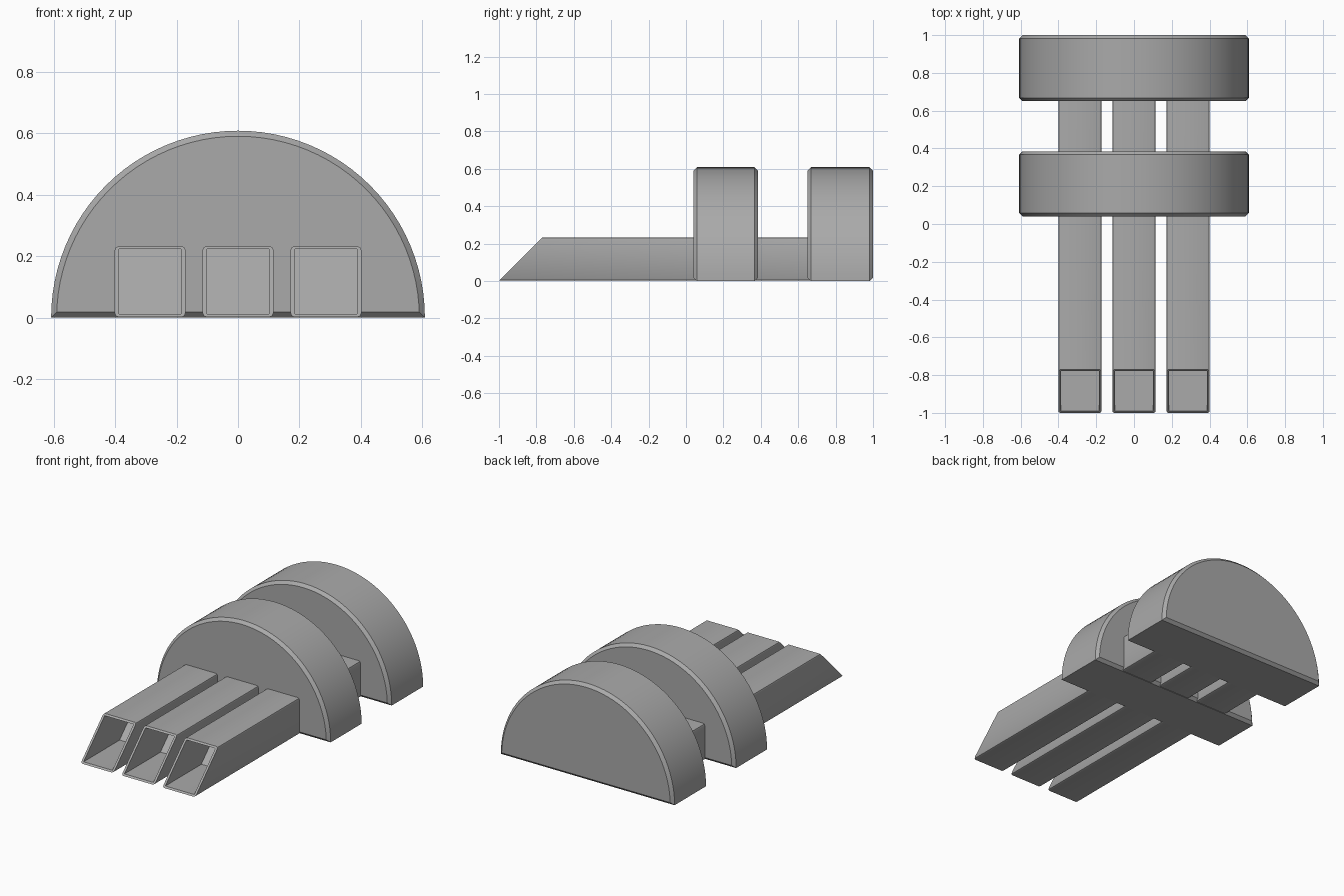
import bpy, bmesh, math

default = bpy.data.objects.get("Cube")
if default:
    bpy.data.objects.remove(default, do_unlink=True)

GREY = (0.4, 0.4, 0.4, 1.0)
grey = bpy.data.materials.new("plain grey")
grey.use_nodes = True
grey.diffuse_color = GREY
grey.node_tree.nodes["Principled BSDF"].inputs["Base Color"].default_value = GREY


def finish(bm, name):
    """Turn the bmesh into a shaded, coloured object."""
    bmesh.ops.recalc_face_normals(bm, faces=bm.faces[:])
    mesh = bpy.data.meshes.new(name)
    bm.to_mesh(mesh)
    bm.free()
    mesh.materials.append(grey)
    obj = bpy.data.objects.new(name, mesh)
    bpy.context.collection.objects.link(obj)
    bpy.ops.object.select_all(action="DESELECT")
    obj.select_set(True)
    bpy.context.view_layer.objects.active = obj
    bpy.ops.object.shade_smooth_by_angle(angle=math.radians(25))


def prism(points, offset):
    """Extrude a closed outline of 3D points along an offset."""
    bm = bmesh.new()
    face = bm.faces.new([bm.verts.new(p) for p in points])
    geom = bmesh.ops.extrude_face_region(bm, geom=[face])["geom"]
    moved = [v for v in geom if isinstance(v, bmesh.types.BMVert)]
    bmesh.ops.translate(bm, verts=moved, vec=offset)
    # extruding a lone face leaves the starting cap in place
    bmesh.ops.recalc_face_normals(bm, faces=bm.faces[:])
    return bm


def half_disc(name, y0, y1, radius=0.608, chamfer=0.018, steps=48):
    arc = [math.pi * i / steps for i in range(steps + 1)]
    outline = [(radius * math.cos(a), y0, radius * math.sin(a)) for a in arc]
    bm = prism(outline, (0, y1 - y0, 0))
    # chamfer the rims of both flat ends
    rims = [e for e in bm.edges
            if abs(e.verts[0].co.y - e.verts[1].co.y) < 1e-5]
    bmesh.ops.bevel(bm, geom=rims, offset=chamfer, segments=1,
                    affect="EDGES", profile=0.5)
    finish(bm, name)


def mitred_tube(name, x, width=0.23, z0=0.002, y_end=0.75):
    # side outline with a sloping front end
    top = z0 + width
    side = [(-1.0, z0), (y_end, z0), (y_end, top), (-1.0 + width, top)]
    bm = prism([(x - width / 2, y, z) for y, z in side], (width, 0, 0))

    # soften the long edges
    long_edges = [e for e in bm.edges
                  if abs(e.verts[0].co.y - e.verts[1].co.y) > 1]
    bmesh.ops.bevel(bm, geom=long_edges, offset=0.012, segments=2,
                    affect="EDGES", profile=0.5)

    # hollow out the sloping end
    bmesh.ops.recalc_face_normals(bm, faces=bm.faces[:])
    mouth = min(bm.faces, key=lambda f: f.normal.y)
    bmesh.ops.inset_individual(bm, faces=[mouth], thickness=0.014)
    geom = bmesh.ops.extrude_face_region(bm, geom=[mouth])["geom"]
    inner = [v for v in geom if isinstance(v, bmesh.types.BMVert)]
    bmesh.ops.translate(bm, verts=inner, vec=(0, 0.36, 0))
    if mouth.is_valid:
        bmesh.ops.delete(bm, geom=[mouth], context="FACES_ONLY")
    finish(bm, name)


half_disc("front_half_disc", 0.04, 0.385)
half_disc("rear_half_disc", 0.65, 1.0)

for label, x in (("right", -0.286), ("middle", 0.0), ("left", 0.286)):
    mitred_tube(label + "_tube", x)
